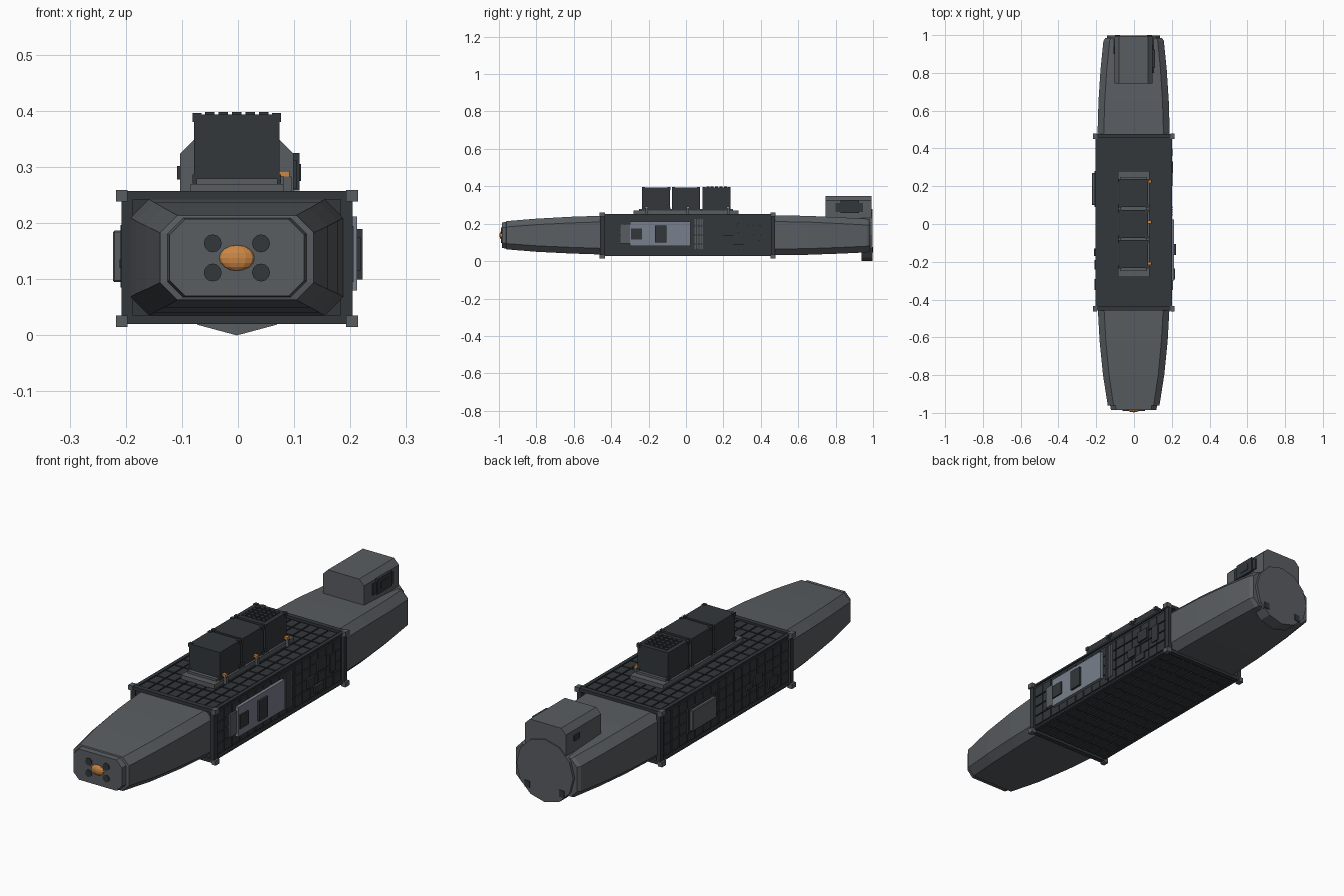
import bpy, bmesh, math
from mathutils import Matrix, Vector

if "Cube" in bpy.data.objects:
    bpy.data.objects.remove(bpy.data.objects["Cube"])

def mat(name, c):
    m = bpy.data.materials.new(name)
    m.diffuse_color = (*c, 1)
    m.use_nodes = True
    m.node_tree.nodes["Principled BSDF"].inputs["Base Color"].default_value = m.diffuse_color
    return m

HULL = mat("hull_grey", (0.10, 0.11, 0.12))
DARK = mat("dark_plate", (0.032, 0.038, 0.042))
BLUE = mat("pale_blue_panel", (0.19, 0.215, 0.26))
AMBER = mat("amber_lamp", (0.6, 0.24, 0.06))
ZC = 0.138

def finish(name, bm, m):
    bmesh.ops.recalc_face_normals(bm, faces=bm.faces)
    me = bpy.data.meshes.new(name)
    bm.to_mesh(me)
    bm.free()
    me.materials.append(m)
    ob = bpy.data.objects.new(name, me)
    bpy.context.collection.objects.link(ob)
    return ob

def boxes(name, spans, m, bevel=0):
    """Each span is (x0, x1, y0, y1, z0, z1)."""
    bm = bmesh.new()
    for x0, x1, y0, y1, z0, z1 in spans:
        c = Vector(((x0 + x1) / 2, (y0 + y1) / 2, (z0 + z1) / 2))
        s = Matrix.Diagonal((x1 - x0, y1 - y0, z1 - z0, 1))
        bmesh.ops.create_cube(bm, size=1, matrix=Matrix.Translation(c) @ s)
    if bevel:
        bmesh.ops.bevel(bm, geom=bm.edges[:], offset=bevel, segments=1, affect='EDGES')
    return finish(name, bm, m)

def loft(name, sections, m):
    """Chamfered rectangles: (y, half width, z low, z high, low chamfer, high chamfer)."""
    bm = bmesh.new()
    rings = []
    for y, w, a, b, c, d in sections:
        half = [(w - c, a), (w, a + c), (w, b - d), (w - d, b)]
        pts = half + [(-x, z) for x, z in reversed(half)]
        rings.append([bm.verts.new((x, y, z)) for x, z in pts])
    for r, s in zip(rings, rings[1:]):
        for i in range(8):
            j = (i + 1) % 8
            bm.faces.new((r[i], r[j], s[j], s[i]))
    bm.faces.new(rings[0])
    bm.faces.new(rings[-1])
    return finish(name, bm, m)

def discs(name, centres, r, depth, sides, m, turn=0):
    bm = bmesh.new()
    for c in centres:
        mx = Matrix.Translation(c) @ Matrix.Rotation(math.pi / 2, 4, 'X') @ Matrix.Rotation(turn, 4, 'Z')
        bmesh.ops.create_cone(bm, cap_ends=True, segments=sides, radius1=r, radius2=r, depth=depth, matrix=mx)
    return finish(name, bm, m)

def cells(a, b, n, gap):
    step = (b - a) / n
    return [(a + i * step + gap / 2, a + (i + 1) * step - gap / 2) for i in range(n)]

# tapered nose and tail hulls
loft("nose_hull", [(-0.44, .190, .035, .243, .033, .033), (-0.62, .180, .041, .237, .033, .033),
                   (-0.80, .162, .050, .227, .032, .032), (-0.96, .137, .063, .214, .031, .031),
                   (-0.962, .124, .068, .209, .028, .028), (-0.985, .120, .070, .207, .028, .028)], HULL)
loft("tail_hull", [(0.45, .192, .031, .245, .033, .033), (0.65, .186, .034, .242, .033, .033),
                   (0.82, .175, .040, .234, .033, .033), (0.97, .160, .047, .226, .033, .033),
                   (0.985, .150, .052, .221, .030, .030)], HULL)

# nose lamp and surrounding ports
bm = bmesh.new()
bmesh.ops.create_uvsphere(bm, u_segments=12, v_segments=8, radius=1,
    matrix=Matrix.Translation((0, -0.984, ZC)) @ Matrix.Diagonal((.032, .013, .023, 1)))
finish("nose_lamp", bm, AMBER)
discs("nose_ports", [(x, -0.986, ZC + z) for x in (-.043, .043) for z in (-.026, .026)], .016, .006, 12, DARK)

# engine disc with two blocks
discs("engine_disc", [(0, .967, .14)], .14, .06, 12, HULL)
boxes("engine_blocks", [(s * .085 - .013, s * .085 + .013, .985, 1.0, .045, .075) for s in (-1, 1)], DARK)

# cargo section core with plate grids on all four sides
boxes("cargo_core", [(-.194, .194, -.45, .46, .034, .246)], DARK)
rows = cells(-.435, .445, 14, .006)
cols = cells(-.185, .185, 8, .006)
boxes("top_plates", [(*x, *y, .24, .2515) for x in cols for y in rows], DARK)
boxes("bottom_plates", [(*x, *y, .028, .04) for x in cols for y in rows], DARK)
side_z = cells(.045, .235, 4, .005)
for name, s in (("right_plates", 1), ("left_plates", -1)):
    boxes(name, [(*sorted((s * .185, s * .200)), *y, *z)
                 for y in cells(-.435, .445, 16, .005) for z in side_z], DARK)
boxes("edge_rails", [(*sorted((s * .186, s * .202)), -.45, .46, *z)
                     for s in (-1, 1) for z in ((.028, .036), (.245, .253))], DARK)

# end frames and corner fittings
frame, corner = [], []
for y in (-.448, .465):
    for s in (-1, 1):
        frame.append((*sorted((s * .185, s * .206)), y - .011, y + .011, .024, .254))
        for z in (.025, .249):
            corner.append((s * .205 - .0105, s * .205 + .0105, y - .014, y + .014, z - .0105, z + .0105))
    for z in ((.020, .036), (.242, .257)):
        frame.append((-.2, .2, y - .011, y + .011, *z))
boxes("end_frames", frame, DARK)
boxes("corner_fittings", corner, HULL)

# right side: pale hatch panel, doors, ribs and small plates
boxes("hatch_panel", [(.195, .214, -.30, .025, .080, .212)], BLUE)
boxes("hatch_step", [(.195, .208, -.35, -.29, .095, .195)], HULL)
boxes("hatch_doors", [(.21, .220, -.295, -.235, .115, .175), (.21, .224, -.165, -.105, .100, .190)], DARK)
boxes("right_ribs", [(.195, .205, y, y + .008, .065, .225) for y in (.045, .058, .071, .084)], HULL)
boxes("right_access_plates", [(.195, .206, .20, .25, .10, .14), (.195, .208, .27, .33, .15, .20),
                              (.195, .206, .25, .31, .06, .09), (.195, .205, .36, .40, .11, .19)], DARK)

# left side: raised hatch and small plates
boxes("left_hatch", [(-.221, -.195, .10, .27, .095, .187)], HULL, .003)
boxes("left_hatch_rim", [(-.207, -.195, .09, .28, .085, .197)], DARK)
boxes("left_access_plates", [(-.207, -.195, -.24, -.19, .12, .16), (-.209, -.195, -.17, -.13, .12, .135),
                             (-.206, -.195, -.35, -.29, .07, .11)], DARK)

# container cradle, stepped at both ends
boxes("cradle", [(-.083, .083, -.28, .28, .246, .270), (-.072, .072, -.25, .25, .265, .280)], HULL)

# three containers with corner castings
body, casting = [], []
for y in (-.160, .0, .163):
    body.append((-.076, .076, y - .074, y + .074, .272, .394))
    for sx in (-1, 1):
        for sy in (-1, 1):
            for z in (.279, .388):
                casting.append((sx * .071 - .008, sx * .071 + .008, y + sy * .068 - .008,
                                y + sy * .068 + .008, z - .008, z + .008))
boxes("containers", body, DARK)
boxes("container_castings", casting, DARK)
boxes("rear_container_lid_plates", [(*x, *y, .39, .398) for x in cells(-.06, .06, 5, .007)
                                    for y in cells(.105, .222, 5, .007)], DARK)

# marker lamps on short posts beside the containers
ys = (-.21, .01, .225)
boxes("lamp_posts", [(.083, .097, y - .007, y + .007, .25, .283) for y in ys], HULL)
boxes("marker_lamps", [(.076, .094, y - .008, y + .008, .283, .293) for y in ys], AMBER)

# tail pod with side equipment
loft("tail_pod", [(.745, .101, .20, .348, .005, .024), (.992, .101, .20, .348, .005, .024)], HULL)
boxes("pod_right_panel", [(.095, .107, .80, .945, .262, .312), (.095, .112, .825, .925, .258, .325),
                          (.095, .114, .85, .90, .275, .305)], DARK)
boxes("pod_left_vent", [(-.107, -.095, .90, .94, .278, .302)], DARK)

# centre the whole model
for ob in bpy.context.collection.objects:
    ob.location.x -= .002
